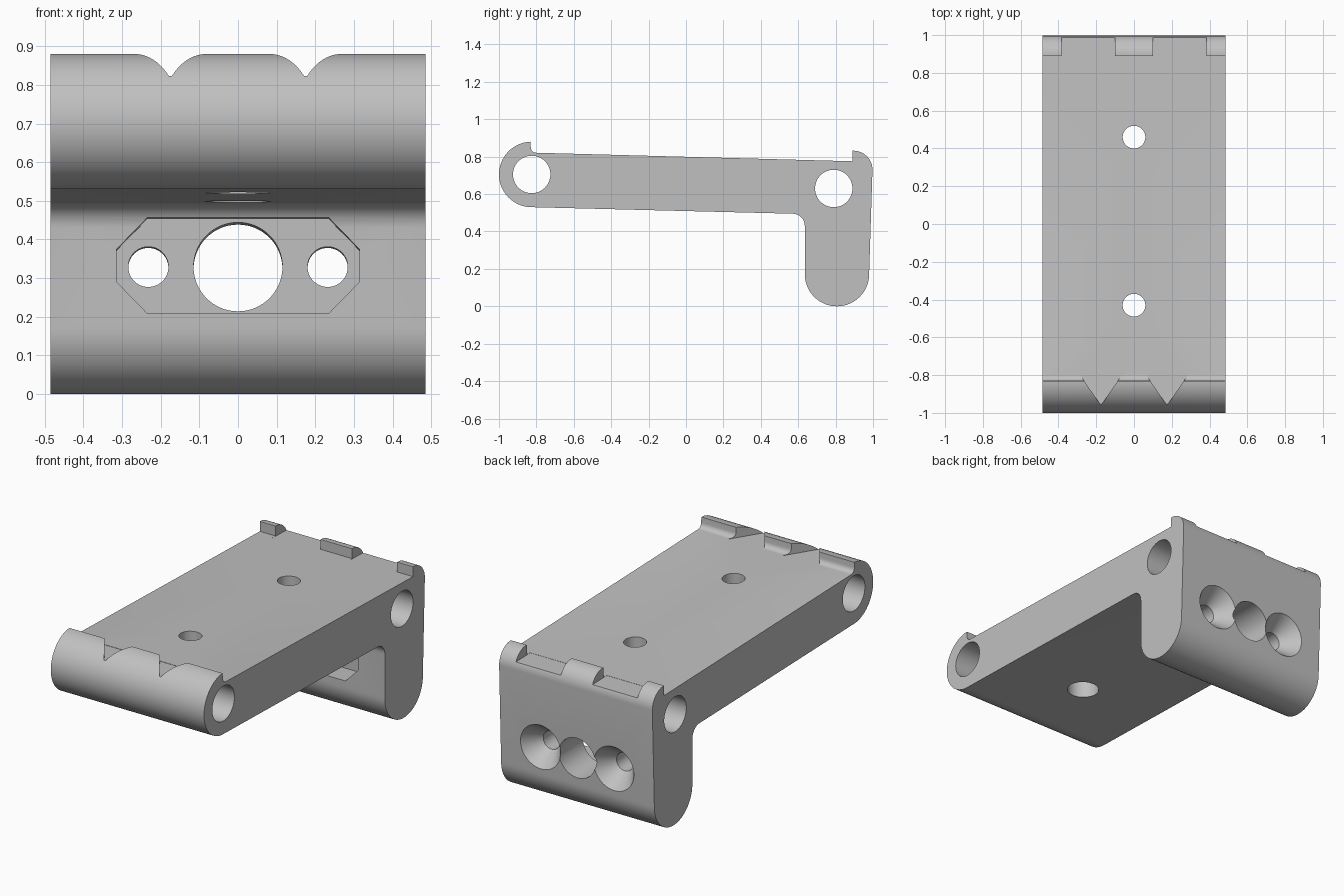
import bpy, bmesh
from math import radians, sin, cos, pi
from mathutils import Matrix, Vector

old = bpy.data.objects.get("Cube")
if old:
    bpy.data.objects.remove(old, do_unlink=True)

grey = bpy.data.materials.new("plain grey")
grey.use_nodes = True
grey.diffuse_color = (0.53, 0.53, 0.53, 1)
grey.node_tree.nodes["Principled BSDF"].inputs["Base Color"].default_value = (0.53, 0.53, 0.53, 1)

HALF = 0.485                     # half the width of the bracket
TILT = radians(1.5)              # lean of the foot


def finish(name, bm):
    bmesh.ops.recalc_face_normals(bm, faces=bm.faces)
    mesh = bpy.data.meshes.new(name)
    bm.to_mesh(mesh)
    bm.free()
    mesh.materials.append(grey)
    obj = bpy.data.objects.new(name, mesh)
    bpy.context.collection.objects.link(obj)
    return obj


def prism(name, points, offset):
    """Extrude a flat outline along an offset."""
    bm = bmesh.new()
    face = bm.faces.new([bm.verts.new(p) for p in points])
    ext = bmesh.ops.extrude_face_region(bm, geom=[face])["geom"]
    bmesh.ops.translate(bm, vec=offset, verts=[v for v in ext if isinstance(v, bmesh.types.BMVert)])
    return finish(name, bm)


def cone(name, r1, r2, depth, centre, rot):
    bm = bmesh.new()
    bmesh.ops.create_cone(bm, cap_ends=True, segments=64, radius1=r1, radius2=r2,
                          depth=depth, matrix=Matrix.Translation(centre) @ rot)
    return finish(name, bm)


def arc(cy, cz, r, a0, a1, n):
    steps = [radians(a0 + (a1 - a0) * i / n) for i in range(n + 1)]
    return [(cy + r * cos(a), cz + r * sin(a)) for a in steps]


def deck(y):
    """Height of the sloping top surface."""
    return 0.799 - 0.0266 * y


# Side outline: front roll, underside, foot, rear lip, top deck
outline = (arc(-0.825, 0.705, 0.175, 92, 270, 40)
           + arc(0.57, 0.43, 0.065, 88, 0, 10)
           + arc(0.807, 0.172, 0.172, 180, 360, 40)
           + arc(0.895, 0.73, 0.102, 0, 90, 14)
           + [(0.89, 0.832), (0.89, deck(0.89))]
           + arc(-0.801, 0.85, 0.029, 270, 180, 6))
low = min(z for y, z in outline)
bracket = prism("bracket", [(-HALF, y, z - low) for y, z in outline], Vector((2 * HALF, 0, 0)))

cutters = []
along_x = Matrix.Rotation(pi / 2, 4, 'Y')
along_foot = Matrix.Rotation(-pi / 2 - TILT, 4, 'X')
upright = Matrix.Identity(4)

# Pin holes across the width
for label, y, z in (("front", -0.825, 0.705), ("rear", 0.79, 0.63)):
    cutters.append(cone(label + "_pin_hole", 0.1, 0.1, 1.4, (0, y, z), along_x))

# Deck bolt holes, wider from below
for label, y in (("front", -0.43), ("rear", 0.46)):
    cutters.append(cone(label + "_bolt_hole", 0.06, 0.06, 0.8, (0, y, 0.7), upright))
    cutters.append(cone(label + "_bolt_recess", 0.085, 0.085, 0.3, (0, y, 0.515), upright))

# Large opening in the foot
cutters.append(cone("foot_opening", 0.115, 0.115, 0.8, (0, 0.81, 0.328), along_foot))

for side, s in (("right", -1), ("left", 1)):
    # Screw holes with countersinks on the back
    cutters.append(cone(side + "_screw_hole", 0.052, 0.052, 0.8, (s * 0.232, 0.81, 0.328), along_foot))
    cutters.append(cone(side + "_countersink", 0.052, 0.143, 0.12, (s * 0.232, 0.945, 0.325), along_foot))
    # Gap in the rear lip
    x0, x1 = sorted((s * 0.1, s * 0.385))
    gap = [(0.86, 0.95), (0.86, deck(0.86) - 0.001), (1.05, deck(1.05) - 0.001), (1.05, 0.95)]
    cutters.append(prism(side + "_lip_gap", [(x0, y, z) for y, z in gap], Vector((x1 - x0, 0, 0))))
    # V notch in the front lip
    notch = [(0, -0.96), (0.117, -0.79), (-0.117, -0.79)]
    cutters.append(prism(side + "_v_notch", [(s * 0.175 + x, y, deck(y) - 0.001) for x, y in notch],
                         Vector((0, 0, 0.2))))

# Eight-sided pocket on the inner face of the foot
corners = [(0.315, 0.292), (0.315, 0.375), (0.235, 0.457), (-0.235, 0.457),
           (-0.315, 0.375), (-0.315, 0.292), (-0.235, 0.21), (0.235, 0.21)]
cutters.append(prism("foot_pocket", [(x, 0.6, z) for x, z in corners],
                     Vector((0, 0.17, -0.17 * sin(TILT)))))

# Cut everything and clear the helpers away
bpy.ops.object.select_all(action='DESELECT')
bpy.context.view_layer.objects.active = bracket
bracket.select_set(True)
for cutter in cutters:
    cutter.hide_render = True
    mod = bracket.modifiers.new(cutter.name, 'BOOLEAN')
    mod.operation = 'DIFFERENCE'
    mod.solver = 'EXACT'
    mod.object = cutter
    bpy.ops.object.modifier_apply(modifier=mod.name)
    bpy.data.objects.remove(cutter, do_unlink=True)

bpy.ops.object.shade_smooth_by_angle(angle=radians(25))
